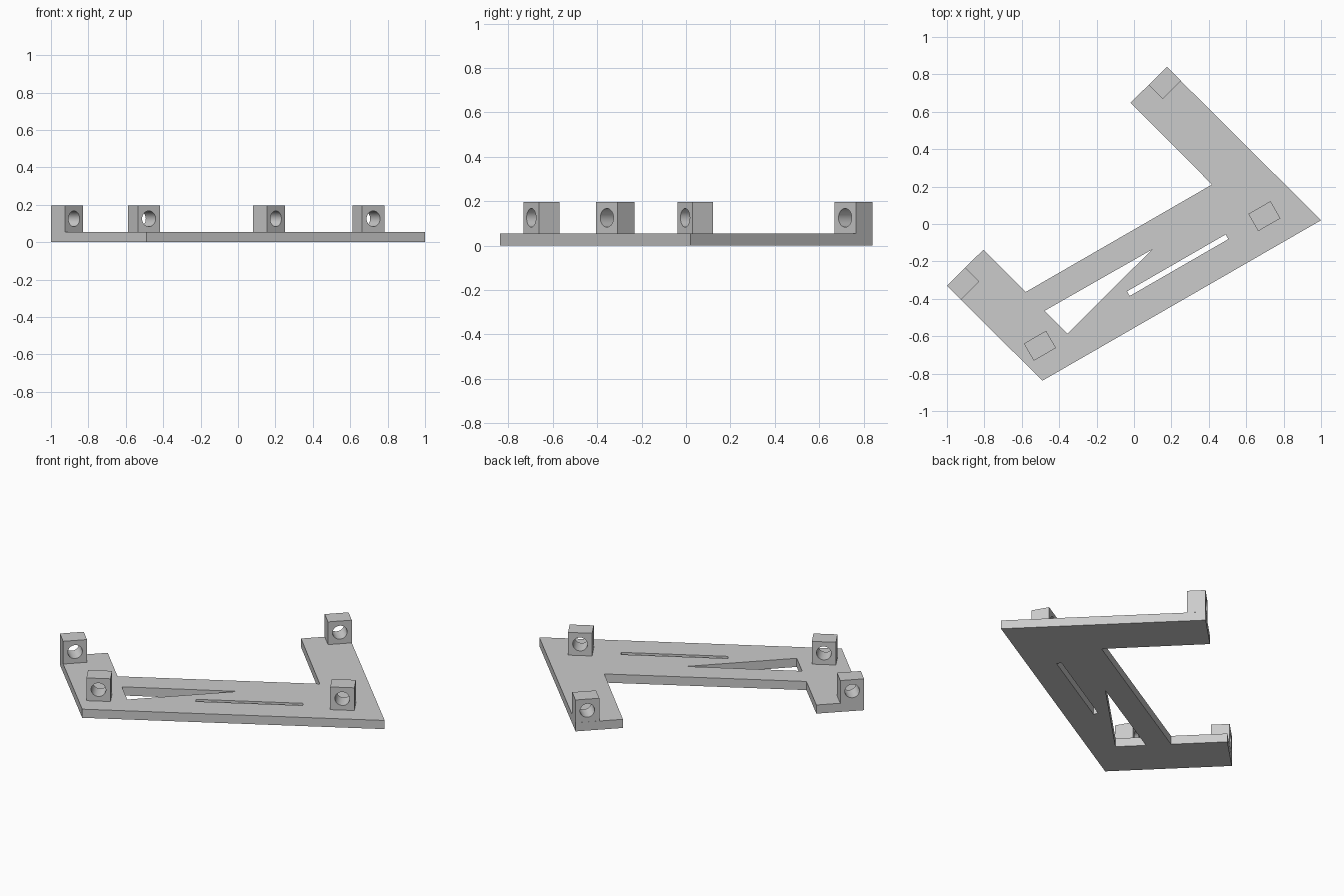
import bpy
import bmesh
from math import cos, sin, pi, radians

PLATE_H = 0.054
TOP = 0.196
BLOCK_W, BLOCK_D, HOLE_R = 0.137, 0.106, 0.042

cube = bpy.data.objects.get("Cube")
if cube:
    bpy.data.objects.remove(cube, do_unlink=True)

grey = bpy.data.materials.new("plain grey")
grey.use_nodes = True
grey.diffuse_color = (0.6, 0.6, 0.6, 1)
grey.node_tree.nodes["Principled BSDF"].inputs["Base Color"].default_value = (0.6, 0.6, 0.6, 1)


def extruded(name, loops, thickness, location, rotation=(0, 0, 0)):
    """Flat profile (outline plus holes) extruded evenly about its own plane."""
    curve = bpy.data.curves.new(name, "CURVE")
    curve.dimensions = "2D"
    curve.fill_mode = "BOTH"
    curve.extrude = thickness / 2
    for loop in loops:
        spline = curve.splines.new("POLY")
        spline.points.add(len(loop) - 1)
        for point, (x, y) in zip(spline.points, loop):
            point.co = (x, y, 0, 1)
        spline.use_cyclic_u = True
    obj = bpy.data.objects.new(name, curve)
    bpy.context.collection.objects.link(obj)
    obj.location = location
    obj.rotation_euler = rotation
    bpy.ops.object.select_all(action="DESELECT")
    obj.select_set(True)
    bpy.context.view_layer.objects.active = obj
    bpy.ops.object.convert(target="MESH")
    obj = bpy.context.object

    # Weld the caps to the walls
    bm = bmesh.new()
    bm.from_mesh(obj.data)
    bmesh.ops.remove_doubles(bm, verts=bm.verts, dist=0.0005)
    bmesh.ops.recalc_face_normals(bm, faces=bm.faces)
    bm.to_mesh(obj.data)
    bm.free()
    obj.data.materials.clear()
    obj.data.materials.append(grey)
    bpy.ops.object.shade_smooth_by_angle(angle=radians(30))
    return obj


# Base plate with a triangular window and a narrow slot
outline = [(-1, -0.33), (-0.805, -0.137), (-0.578, -0.363), (0.417, 0.211),
           (-0.018, 0.648), (0.175, 0.84), (1, 0.02), (-0.49, -0.838)]
window = [(-0.478, -0.464), (0.096, -0.137), (-0.355, -0.586)]
slot = [(-0.037, -0.36), (0.49, -0.056), (0.504, -0.081), (-0.023, -0.385)]
extruded("base_plate", [outline, window, slot], PLATE_H, (0, 0, PLATE_H / 2))

# Four mounting blocks, each with a horizontal round hole
w, h = BLOCK_W / 2, (TOP - PLATE_H) / 2
block = [(-w, -h), (w, -h), (w, h), (-w, h)]
hole = [(HOLE_R * cos(2 * pi * i / 32), HOLE_R * sin(2 * pi * i / 32)) for i in range(32)]
blocks = {
    "back_block": (0.165, 0.754, 45),
    "left_block": (0.697, 0.042, 30),
    "front_block": (-0.503, -0.651, 30),
    "right_block": (-0.914, -0.319, 45),
}
for name, (x, y, angle) in blocks.items():
    extruded(name, [block, hole], BLOCK_D, (x, y, (TOP + PLATE_H) / 2),
             (pi / 2, 0, radians(angle)))
